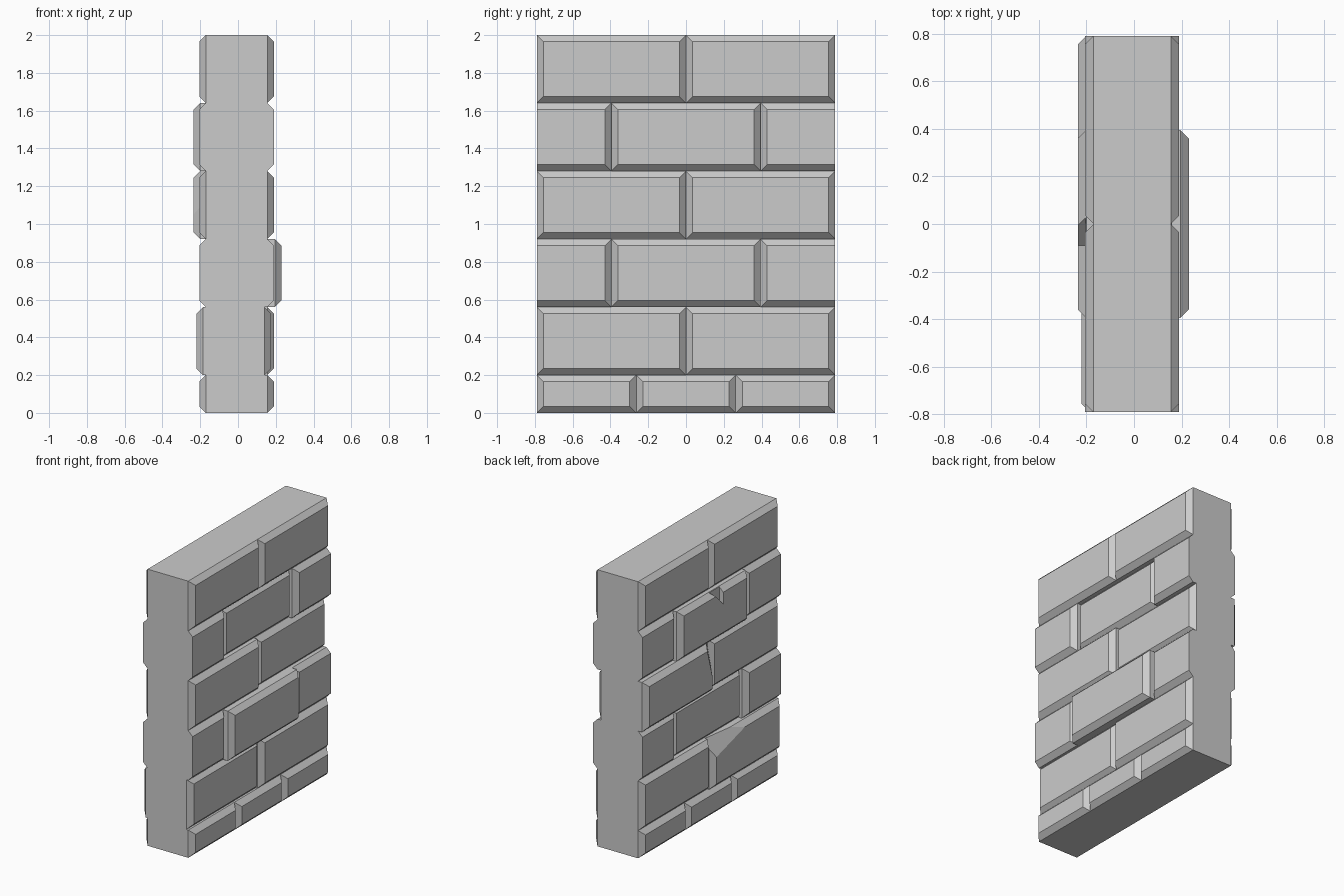
import bpy, bmesh
from mathutils import Vector

if "Cube" in bpy.data.objects:
    bpy.data.objects.remove(bpy.data.objects["Cube"])

B = 0.035                 # chamfer width around each brick face
HALF = 0.79               # half wall length
LEFT, RIGHT = -0.205, 0.19


def make_object(name, bm):
    bmesh.ops.recalc_face_normals(bm, faces=bm.faces[:])
    me = bpy.data.meshes.new(name)
    bm.to_mesh(me)
    bm.free()
    ob = bpy.data.objects.new(name, me)
    bpy.context.collection.objects.link(ob)
    return ob


def brick(name, y0, y1, z0, z1, left=0, right=0, cut_ends=False, chip=None):
    """Brick through the whole wall; left/right push its faces outwards."""
    bm = bmesh.new()
    xl, xr = LEFT - left, RIGHT + right
    # half bricks at the wall ends are cut flat, without a chamfer
    a = 0 if cut_ends and y0 <= -HALF else B
    b = 0 if cut_ends and y1 >= HALF else B
    rings = []
    for x, k in ((xl, 1), (xl + B, 0), (xr - B, 0), (xr, 1)):
        ya, yb, za, zb = y0 + a * k, y1 - b * k, z0 + B * k, z1 - B * k
        rings.append([bm.verts.new((x, y, z)) for y, z in
                      ((ya, za), (yb, za), (yb, zb), (ya, zb))])
    for r, s in zip(rings, rings[1:]):
        for i in range(4):
            j = (i + 1) % 4
            bm.faces.new((r[i], r[j], s[j], s[i]))
    bm.faces.new(rings[0])
    bm.faces.new(rings[-1])
    if chip:
        # slice off a broken corner on the left face
        p, q, r = map(Vector, chip)
        n = (q - p).cross(r - p).normalized()
        if n.x > 0:
            n = -n
        geom = bm.verts[:] + bm.edges[:] + bm.faces[:]
        bmesh.ops.bisect_plane(bm, geom=geom, plane_co=p, plane_no=n,
                               clear_outer=True)
        bmesh.ops.holes_fill(bm, edges=[e for e in bm.edges if e.is_boundary])
    return make_object(name, bm)


# Base course of three short bricks
third = HALF * 2 / 3
for i in range(3):
    y = -HALF + i * third
    brick(f"base_brick_{i + 1}", y, y + third, 0, 0.2)

# Individual bricks out of line: (row, index) -> (left push, right push)
push = {(0, 0): (0.015, -0.015), (1, 1): (-0.03, 0.04),
        (2, 1): (0.03, -0.028), (3, 1): (0.03, -0.03)}
chips = {(0, 0): ((-.22, -.035, .43), (-.22, -.36, .525), (-.15, 0, .56)),
         (2, 1): ((-.235, .09, 1.245), (-.235, .035, 1.05), (-.16, 0, 1.28))}

# Five alternating courses
bricks = {}
for row in range(5):
    z = 0.2 + row * 0.36
    cuts = [-HALF, -0.395, 0.395, HALF] if row % 2 else [-HALF, 0, HALF]
    for i, (y0, y1) in enumerate(zip(cuts, cuts[1:])):
        l, r = push.get((row, i), (0, 0))
        bricks[row, i] = brick(f"brick_row{row + 1}_{i + 1}", y0, y1, z, z + 0.36,
                               l, r, row % 2 == 1, chips.get((row, i)))

# Wedge notch in the top edge of a protruding brick
bm = bmesh.new()
prof = [(0.05, 1.66), (-0.09, 1.66), (-0.09, 1.52)]
f = bm.faces.new([bm.verts.new((-0.3, y, z)) for y, z in prof])
ext = bmesh.ops.extrude_face_region(bm, geom=[f])
bmesh.ops.translate(bm, vec=(0.097, 0, 0),
                    verts=[v for v in ext["geom"] if isinstance(v, bmesh.types.BMVert)])
cutter = make_object("notch_cutter", bm)
cutter.hide_render = True
cutter.hide_viewport = True
mod = bricks[3, 1].modifiers.new("notch", "BOOLEAN")
mod.operation = "DIFFERENCE"
mod.solver = "EXACT"
mod.object = cutter
